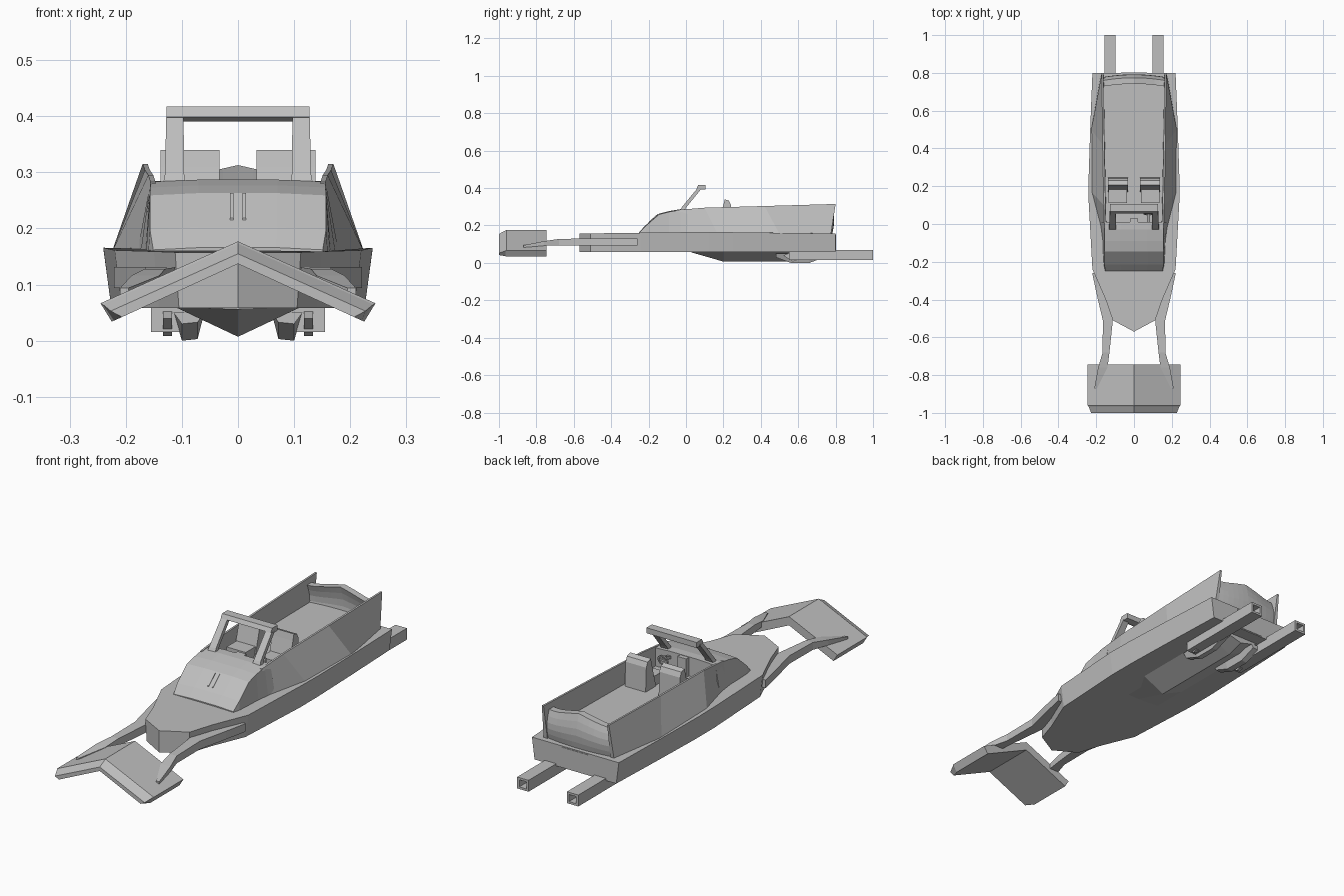
import bpy, bmesh, math
from mathutils import Vector

if "Cube" in bpy.data.objects:
    bpy.data.objects.remove(bpy.data.objects["Cube"])

grey = bpy.data.materials.new("plain_grey")
grey.diffuse_color = (0.52, 0.52, 0.52, 1)
grey.use_nodes = True
grey.node_tree.nodes["Principled BSDF"].inputs["Base Color"].default_value = grey.diffuse_color


def finish(name, bm, mirror=False):
    bmesh.ops.remove_doubles(bm, verts=bm.verts, dist=1e-5)
    bmesh.ops.recalc_face_normals(bm, faces=bm.faces)
    me = bpy.data.meshes.new(name)
    bm.to_mesh(me)
    bm.free()
    me.materials.append(grey)
    ob = bpy.data.objects.new(name, me)
    bpy.context.collection.objects.link(ob)
    if mirror:
        ob.modifiers.new("mirror", 'MIRROR').use_mirror_merge = False
    return ob


def loft(name, rings, mirror=False):
    """Skin closed rings of equal length and cap both ends."""
    bm = bmesh.new()
    vs = [[bm.verts.new(p) for p in r] for r in rings]
    n = len(rings[0])
    for a, b in zip(vs, vs[1:]):
        for i in range(n):
            j = (i + 1) % n
            bm.faces.new((a[i], a[j], b[j], b[i]))
    bm.faces.new(vs[0])
    bm.faces.new(vs[-1])
    return finish(name, bm, mirror)


def box(name, x, y, z, mirror=False):
    ring = lambda h: [(x[0], y[0], h), (x[1], y[0], h), (x[1], y[1], h), (x[0], y[1], h)]
    return loft(name, [ring(z[0]), ring(z[1])], mirror)


def both(half):
    """Complete a half outline across x = 0."""
    return half + [(-x, y) for x, y in reversed(half) if x > 0]


# Hull: pointed flat pontoon with slightly tapered sides
plan = both([(0, -.57), (.112, -.51), (.15, -.40), (.22, -.24), (.24, .12),
             (.24, .25), (.232, .5), (.22, .80)])
top_z = lambda y: .157 + .009 * max(0, 1 - abs(y - .1) / .65)
loft("hull", [[(x * .94, y, .058) for x, y in plan],
              [(x, y, top_z(y)) for x, y in plan]])
box("stern_panel", (-.07, .07), (.79, .802), (.062, .152))

# V-shaped keel with a sloping bow
keel = [(.03, .056), (.20, .007), (.66, .007), (.74, .03)]
loft("keel", [[(-.112, y, .06), (0, y, zc), (.112, y, .06)] for y, zc in keel])

# Hood: rises from the foredeck to the dashboard
hood = [(-.25, .153, .151, .162), (-.215, .160, .157, .198), (-.145, .164, .157, .259),
        (-.09, .166, .156, .273), (-.03, .174, .156, .283), (.01, .18, .156, .283)]
loft("hood", [[(-b, y, .155), (-t, y, z), (-t * .45, y, z + .004), (t * .45, y, z + .004),
               (t, y, z), (b, y, .155)] for y, b, t, z in hood])

# Hood vents: two narrow raised strips on the slope
loft("hood_vent", [[(x, y, z) for x, z in ((.008, h), (.014, h), (.014, h + .004), (.008, h + .004))]
                   for y, h in ((-.20, .215), (-.15, .259))], True)

# Cockpit walls: bulging outside, upright inside, ending in stern fins
walls = [(-.05, -.05, .168, .156, .283), (.17, .10, .226, .160, .295),
         (.50, .42, .226, .166, .304), (.775, .80, .178, .17, .315)]
loft("cockpit_wall", [[(b, yb, .155), (t, yt, z), (t - .009, yt, z), (t - .011, yb, .155)]
                      for yb, yt, b, t, z in walls], True)
box("cockpit_floor", (-.16, .16), (0, .77), (.155, .20))

# Stern panel of the cockpit: bowed sheet with a crowned top edge
stern = []
for i in range(13):
    x = -.163 + .326 * i / 12
    u = abs(x) / .163
    z_top = .285 + .028 * max(0, 1 - u / .75)
    bow = .014 * (1 - u * u)
    out = []
    for k in range(6):
        t = k / 5
        out.append((x, .768 + bow + .014 * math.sin(math.pi * t) - .008 * t,
                    .155 + (z_top - .155) * t))
    stern.append(out + [(p[0], p[1] - .032, p[2]) for p in reversed(out)])
loft("cockpit_stern", stern)

# Seats: cushion and tapered backrest
box("seat_cushion", (.038, .135), (.11, .20), (.19, .245), True)
loft("seat_back", [[(.033, y0, z0), (.138, y0, z0), (.138, y1, z1), (.033, y1, z1)]
                   for y0, y1, z0, z1 in ((.17, .245, .2, .2), (.20, .24, .31, .31),
                                          (.207, .230, .34, .332))], True)

# Steering column and wheel
loft("steering_column", [[(.07, y, z), (.084, y, z), (.084, y, z + .014), (.07, y, z + .014)]
                         for y, z in ((0, .25), (.05, .264))])
bm = bmesh.new()
wheel_pts = []
for i in range(10):
    a = math.tau * i / 10
    d = Vector((math.cos(a), .25 * math.sin(a), math.sin(a)))
    wheel_pts.append([bm.verts.new(Vector((.077, .052 + s, .262)) + d * r)
                      for r, s in ((.026, 0), (.026, .008), (.018, .008), (.018, 0))])
for i in range(10):
    a, b = wheel_pts[i], wheel_pts[(i + 1) % 10]
    for k in range(4):
        bm.faces.new((a[k], a[(k + 1) % 4], b[(k + 1) % 4], b[k]))
finish("steering_wheel", bm)
box("wheel_spoke", (.055, .099), (.052, .058), (.258, .266))
box("centre_console", (-.022, .022), (0, .03), (.20, .285))

# Windscreen frame: leaning posts and crossbar
loft("screen_post", [[(a, y0, z), (b, y0, z), (b, y0 + .024, z), (a, y0 + .024, z)]
                     for a, b, y0, z in ((.092, .135, -.037, .272), (.096, .130, -.022, .298),
                                         (.097, .128, .06, .398))], True)
loft("screen_crossbar", [[(x, .056, .399), (x, .066, .417), (x, .105, .417), (x, .105, .392), (x, .075, .391)]
                         for x in (-.127, .127)])


# Front wing: inverted V plate with a chamfered leading edge
def wing_ring(y, drop, trim):
    e, s = .245 - trim, .45
    t = .177 - drop
    return [(-e, y, t - e * s), (0, y, t), (e, y, t - e * s),
            (e - .02, y, .034 + trim * s), (0, y, .137), (.02 - e, y, .034 + trim * s)]


loft("front_wing", [wing_ring(-1.0, .022, .018), wing_ring(-.965, .004, .004),
                    wing_ring(-.96, 0, 0), wing_ring(-.745, 0, 0)])

# Arms carrying the front wing
arm = [(.195, .21, -.87, .082, .094), (.14, .19, -.76, .092, .116), (.130, .166, -.68, .094, .128),
       (.112, .165, -.51, .094, .131), (.135, .198, -.37, .094, .131), (.19, .221, -.26, .094, .131)]
loft("wing_arm", [[(a, y, lo), (b, y, lo), (b, y, hi), (a, y, hi)] for a, b, y, lo, hi in arm], True)


# Stern tubes: square and hollow at the rear end
def tube_ring(y, w):
    return [(.126 + sx * w, y, .042 + sz * w * .9) for sx, sz in ((-1, -1), (1, -1), (1, 1), (-1, 1))]


loft("stern_tube", [tube_ring(.55, .029), tube_ring(1.0, .029),
                    tube_ring(1.0, .018), tube_ring(.93, .018)], True)

# Small skids beside the tubes and their front hooks
loft("skid", [[(.06, y, .05), (.072, y, lo + .003), (.10, y, lo), (.115, y, .05)]
              for y, lo in ((.48, .03), (.56, .0), (.66, .0), (.74, .03))], True)
loft("tube_hook", [[(x, .52, .04), (x, .57, .008), (x, .59, .012), (x, .59, .06), (x, .57, .06)]
                   for x in (.118, .134)], True)
